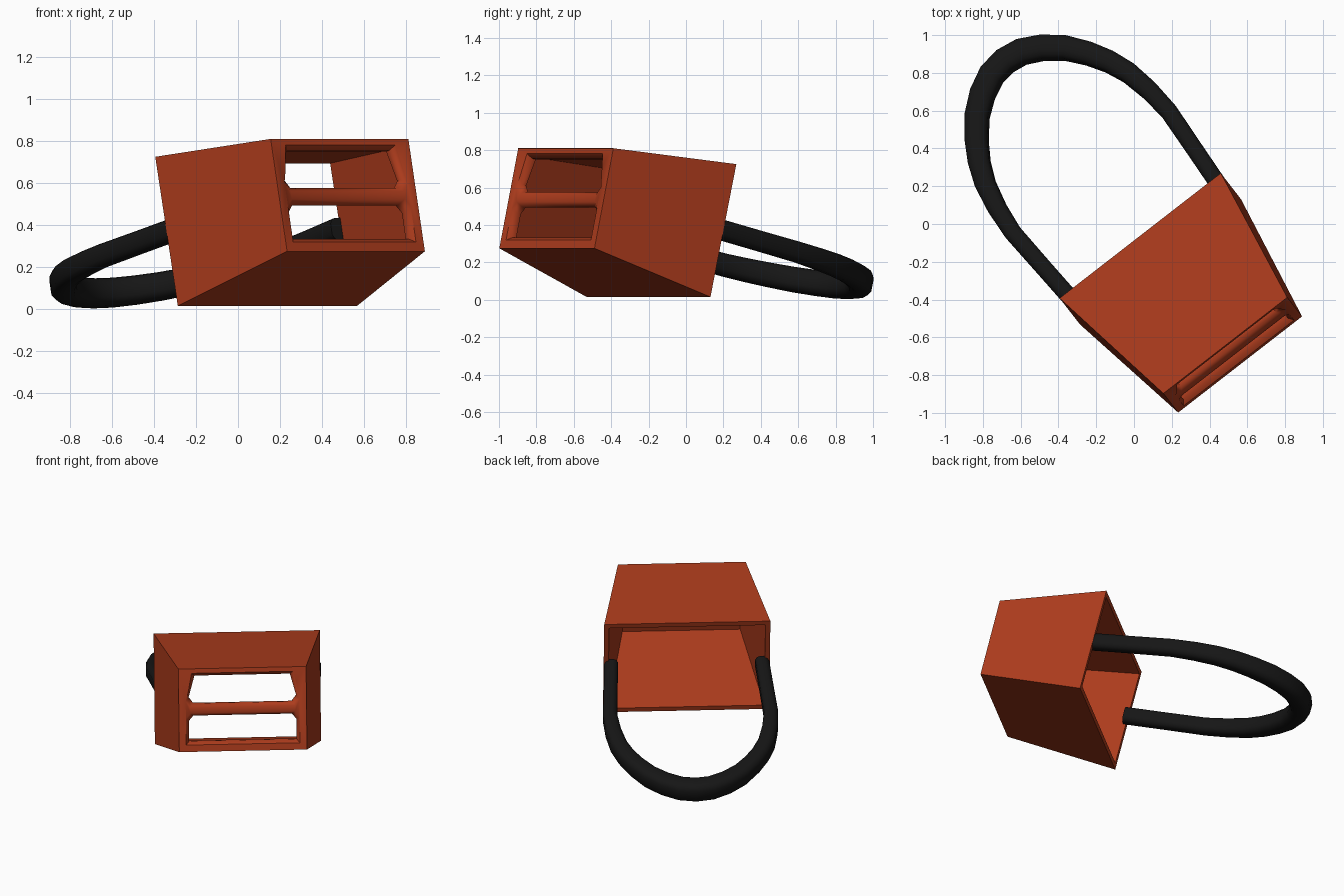
import bpy, bmesh, math
from mathutils import Vector

if "Cube" in bpy.data.objects:
    bpy.data.objects.remove(bpy.data.objects["Cube"])

ANG = math.radians(37.8)
C, S = math.cos(ANG), math.sin(ANG)
TILT = Vector((0.233, -0.972))   # (forward, z) running down the tilted front and back planes
AXIS = Vector((0.972, 0.233))    # (forward, z) along the housing


def world(u, v, z):
    """u = sideways, v = forward, z = up -> world position"""
    u -= 0.012
    return Vector((u * C + v * S, u * S - v * C, z))


def material(name, rgb):
    m = bpy.data.materials.new(name)
    m.diffuse_color = (*rgb, 1)
    m.use_nodes = True
    m.node_tree.nodes["Principled BSDF"].inputs["Base Color"].default_value = m.diffuse_color
    return m


def make_object(name, bm, mat=None):
    bmesh.ops.recalc_face_normals(bm, faces=bm.faces)
    me = bpy.data.meshes.new(name)
    bm.to_mesh(me)
    bm.free()
    ob = bpy.data.objects.new(name, me)
    bpy.context.collection.objects.link(ob)
    if mat:
        me.materials.append(mat)
    return ob


def bridge(bm, a, b):
    n = len(a)
    for i in range(n):
        j = (i + 1) % n
        bm.faces.new((a[i], a[j], b[j], b[i]))


def loft(rings):
    """Closed skin through a list of point rings"""
    bm = bmesh.new()
    loops = [[bm.verts.new(p) for p in r] for r in rings]
    for a, b in zip(loops, loops[1:]):
        bridge(bm, a, b)
    bm.faces.new(loops[0])
    bm.faces.new(loops[-1])
    return bm


def smooth(ob, deg):
    bpy.ops.object.select_all(action='DESELECT')
    ob.select_set(True)
    bpy.context.view_layer.objects.active = ob
    bpy.ops.object.shade_smooth_by_angle(angle=math.radians(deg))


red = material("red_plastic", (0.42, 0.045, 0.012))
black = material("black_rubber", (0.008, 0.008, 0.008))

# Housing: tapered box, hollow and open at the back
WALL = 0.032


def section(half, top, bottom, inset=0.0, depth=0.0):
    t = Vector(top) + TILT * inset + AXIS * depth
    b = Vector(bottom) - TILT * inset + AXIS * depth
    h = half - inset
    return [world(-h, *t), world(h, *t), world(h, *b), world(-h, *b)]


back = (0.54, (0.069, 0.725), (0.244, 0.015))
front = (0.415, (0.804, 0.81), (0.932, 0.275))
housing = make_object("housing", loft([
    section(*front), section(*back),
    section(*back, inset=WALL), section(*front, inset=WALL, depth=-0.05)]), red)

# Two flared slots through the front face (side, distance down the face)
slots = [
    [(-.31, .05), (.31, .05), (.35, .195), (.32, .235), (-.32, .235), (-.35, .195)],
    [(-.32, .315), (.32, .315), (.35, .35), (.35, .485), (-.35, .485), (-.35, .35)],
]
face_top = Vector(front[1])
for i, pts in enumerate(slots):
    mid = sum(p[1] for p in pts) / len(pts)
    rings = []
    for depth, grow in ((0.02, 0.036), (-0.025, 0.0), (-0.12, 0.0)):
        ring = []
        for s, t in pts:
            p = face_top + TILT * (t + math.copysign(grow, t - mid)) + AXIS * depth
            ring.append(world(s + math.copysign(grow, s), *p))
        rings.append(ring)
    cutter = make_object(f"slot_cutter_{i + 1}", loft(rings))
    cutter.hide_render = True
    cutter.hide_set(True)
    mod = housing.modifiers.new("slot", 'BOOLEAN')
    mod.operation = 'DIFFERENCE'
    mod.solver = 'EXACT'
    mod.object = cutter
    bpy.context.view_layer.objects.active = housing
    bpy.ops.object.modifier_apply(modifier=mod.name)
    bpy.data.objects.remove(cutter)
smooth(housing, 50)

# Strap: tapered rounded tube swept round a loop (half path: side, distance back)
half = [(.49, -.17), (.507, .1), (.523, .36), (.509, .51), (.48, .65), (.435, .76),
        (.375, .86), (.295, .96), (.2, 1.035), (.1, 1.085)]
path = half + [(0, 1.1)] + [(-u, w) for u, w in reversed(half)]
profile = [(1, .5), (.75, .86), (.35, 1), (-.35, 1), (-.75, .86), (-1, .5),
           (-1, -.5), (-.75, -.86), (-.35, -1), (.35, -1), (.75, -.86), (1, -.5)]
rings = []
for i, (u, w) in enumerate(path):
    a, b = path[max(i - 1, 0)], path[min(i + 1, len(path) - 1)]
    tan = Vector((b[0] - a[0], b[1] - a[1])).normalized()
    nrm = Vector((tan.y, -tan.x))
    k = min(max((w - 0.3) / 0.8, 0), 1)
    rw, rh = 0.045 + 0.021 * k, 0.054 + 0.014 * k
    ring = []
    for p, q in profile:
        uu, ww = u + nrm.x * p * rw, w + nrm.y * p * rw
        # the loop lies in a plane tilted like the housing
        z = 0.341 - 0.242 * ww + q * rh * 0.972
        ring.append(world(uu, -ww + 0.233 * q * rh * -1, z))
    rings.append(ring)
strap = make_object("strap", loft(rings), black)
smooth(strap, 50)
